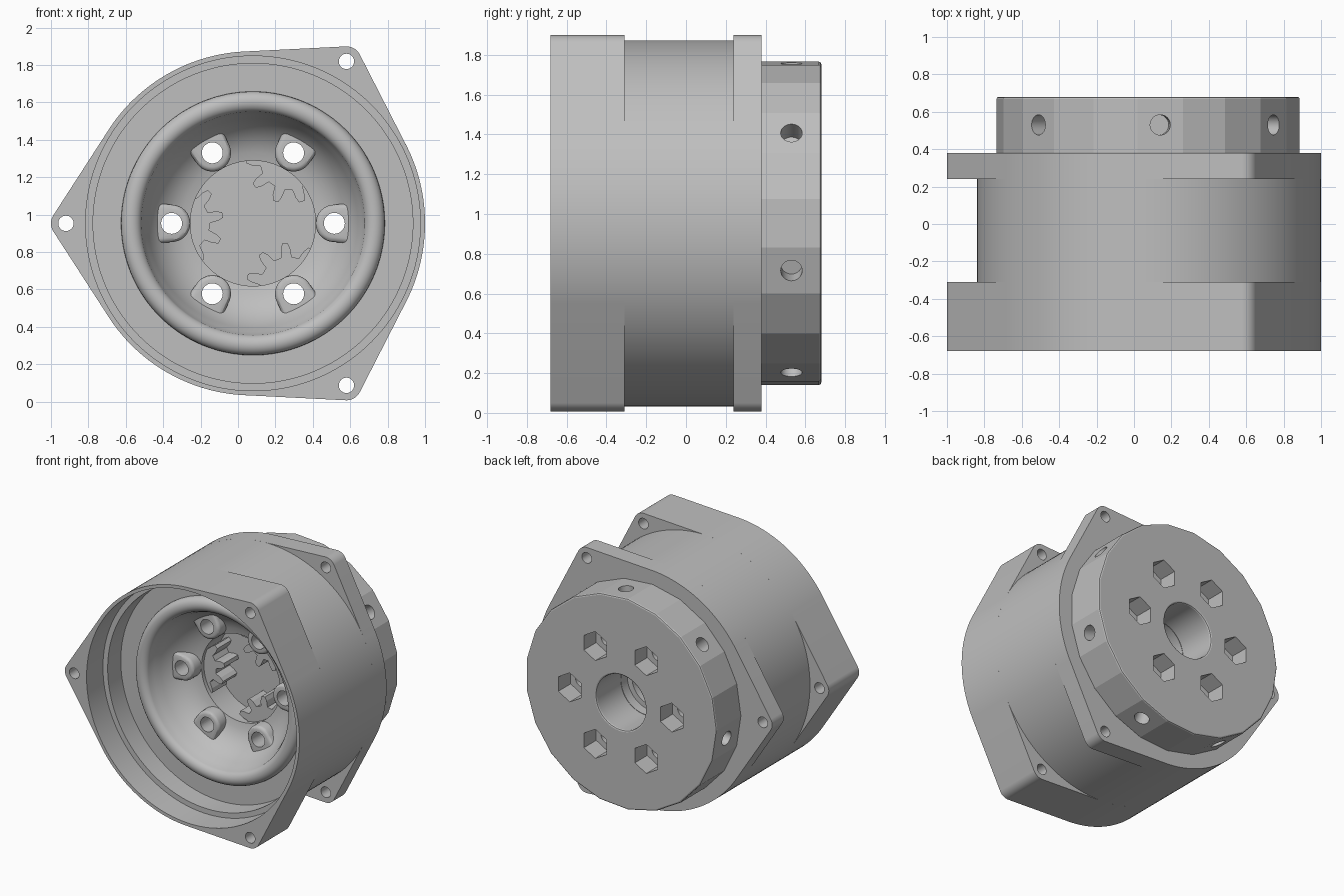
import bpy, bmesh
from math import sin, cos, pi, radians, tau
from mathutils import Matrix, Vector

CX, CZ = 0.08, 0.953      # main axis, running along y
if "Cube" in bpy.data.objects:
    bpy.data.objects.remove(bpy.data.objects["Cube"])

grey = bpy.data.materials.new("satin grey")
grey.use_nodes = True
grey.diffuse_color = (0.52, 0.52, 0.52, 1)
grey.node_tree.nodes["Principled BSDF"].inputs["Base Color"].default_value = (0.52, 0.52, 0.52, 1)


def finish(bm, name):
    bmesh.ops.recalc_face_normals(bm, faces=bm.faces[:])
    bmesh.ops.translate(bm, verts=bm.verts[:], vec=(CX, 0, CZ))
    mesh = bpy.data.meshes.new(name)
    bm.to_mesh(mesh)
    bm.free()
    mesh.materials.append(grey)
    obj = bpy.data.objects.new(name, mesh)
    bpy.context.collection.objects.link(obj)
    return obj


def prism(name, pts, y0, y1):
    """Extrude an (x, z) outline along y."""
    bm = bmesh.new()
    face = bm.faces.new([bm.verts.new((x, y0, z)) for x, z in pts])
    out = bmesh.ops.extrude_face_region(bm, geom=[face])
    moved = [v for v in out["geom"] if isinstance(v, bmesh.types.BMVert)]
    bmesh.ops.translate(bm, verts=moved, vec=(0, y1 - y0, 0))
    return finish(bm, name)


def lathe(name, profile, steps=144):
    """Spin an (r, y) profile round the main axis."""
    bm = bmesh.new()
    verts = [bm.verts.new((r, y, 0)) for r, y in profile]
    edges = [bm.edges.new(pair) for pair in zip(verts, verts[1:])]
    bmesh.ops.spin(bm, geom=verts + edges, cent=(0, 0, 0), axis=(0, 1, 0),
                   angle=tau, steps=steps, use_duplicate=False)
    bmesh.ops.remove_doubles(bm, verts=bm.verts[:], dist=0.0002)
    return finish(bm, name)


def polar(r, a):
    return r * cos(a), r * sin(a)


def ring(r, n=32, centre=(0, 0), turn=0.0):
    return [(centre[0] + r * cos(turn + tau * i / n),
             centre[1] + r * sin(turn + tau * i / n)) for i in range(n)]


def select(obj):
    bpy.ops.object.select_all(action='DESELECT')
    obj.select_set(True)
    bpy.context.view_layer.objects.active = obj


def bevel(obj, width, segments=2):
    select(obj)
    mod = obj.modifiers.new("bevel", 'BEVEL')
    mod.width, mod.segments = width, segments
    mod.limit_method, mod.angle_limit = 'ANGLE', radians(40)
    bpy.ops.object.modifier_apply(modifier=mod.name)


def cut(obj, cutters):
    select(obj)
    for cutter in cutters:
        mod = obj.modifiers.new("cut", 'BOOLEAN')
        mod.operation, mod.solver, mod.object = 'DIFFERENCE', 'EXACT', cutter
        bpy.ops.object.modifier_apply(modifier=mod.name)


def smooth(obj, angle=30):
    select(obj)
    bpy.ops.object.shade_smooth_by_angle(angle=radians(angle))


# Cutters
ears = [pi / 3, pi, -pi / 3]
sixths = [tau * i / 6 for i in range(6)]
ear_holes = [prism("ear_hole_cutter", ring(0.041, 32, polar(1, a)), -1, 1) for a in ears]
screw_holes = [prism("screw_cutter", ring(0.056, 32, polar(0.435, a)), -0.5, 0.6) for a in sixths]
hex_pockets = [prism("hex_cutter", ring(0.112, 6, polar(0.435, a), pi / 2), 0.53, 0.8) for a in sixths]
front_bore = prism("front_bore_cutter", ring(0.895, 144), -1, 0)
back_bore = prism("back_bore_cutter", ring(0.7, 96), 0, 1)
hub_bore = prism("hub_bore_cutter", ring(0.21, 64), 0, 1)


def radial_cutter(a):
    bm = bmesh.new()
    bmesh.ops.create_cone(bm, cap_ends=True, segments=32, radius1=0.054, radius2=0.054, depth=0.3)
    way = Vector((cos(a), 0, sin(a)))
    turn = way.to_track_quat('Z', 'Y').to_matrix().to_4x4()
    bmesh.ops.transform(bm, verts=bm.verts[:],
                        matrix=Matrix.Translation(way * 0.84 + Vector((0, 0.53, 0))) @ turn)
    return finish(bm, "set_screw_cutter")


set_screws = [radial_cutter(tau * (i + 2 / 3) / 7) for i in range(7)]


# Three-eared flange outline: hull of the round body and the ear circles
def flange_outline():
    pts = []
    for deg in range(0, 360, 2):
        off = (deg - 60) % 120
        near = radians(deg - (off if off < 60 else off - 120))
        if min(off, 120 - off) < 33:
            cx, cz = polar(1, near)
            x, z = polar(0.08, radians(deg))
            pts.append((cx + x, cz + z))
        else:
            pts.append(polar(0.92, radians(deg)))
    return pts


front_flange = prism("front_flange", flange_outline(), -0.68, -0.31)
cut(front_flange, [front_bore] + ear_holes)
back_flange = prism("back_flange", flange_outline(), 0.24, 0.38)
cut(back_flange, [back_bore] + ear_holes)

# Round body with stepped seat, rounded lip, bowl and gear well
lip = [(0.65 - 0.055 * cos(pi * i / 10), -0.335 - 0.05 * sin(pi * i / 10)) for i in range(11)]
bowl = [(0, 0.12), (0.335, 0.12), (0.335, -0.08), (0.38, -0.09), (0.43, -0.11),
        (0.48, -0.145), (0.525, -0.195), (0.56, -0.255), (0.58, -0.31)]
seat = [(0.705, -0.32), (0.855, -0.32), (0.855, -0.48), (0.905, -0.48), (0.905, -0.31)]
shell = [(0.92, -0.31), (0.92, 0.24), (0.75, 0.24), (0.75, 0.375)]
rear = [(0.21, 0.375), (0.21, 0.3), (0.17, 0.3), (0.17, 0.22), (0, 0.22)]
body = lathe("round_body", bowl + lip + seat + shell + rear)
cut(body, screw_holes)

# Rear hub with facets, hex pockets and set-screw holes
hub = prism("rear_hub", ring(0.815, 21, turn=pi / 21), 0.37, 0.68)
cut(hub, [hub_bore])
bevel(hub, 0.012)
cut(hub, screw_holes + hex_pockets + set_screws)

# Screw bosses rising from the bowl
bosses = []
for a, hole in zip(sixths, screw_holes):
    nose = [(0.435 + 0.1 * cos(t), 0.1 * sin(t)) for t in
            [pi / 2 + pi * i / 16 for i in range(17)]]
    outline = nose + [(0.52, -0.108), (0.57, -0.125), (0.57, 0.125), (0.52, 0.108)]
    turned = [(x * cos(a) - z * sin(a), x * sin(a) + z * cos(a)) for x, z in outline]
    boss = prism("screw_boss", turned, -0.18, 0.05)
    bevel(boss, 0.025, 3)
    cut(boss, [hole])
    bosses.append(boss)

# Three planet gears showing in the well
gears = []
for a in ears:
    teeth = 10
    centre = polar(0.385, a)
    outline = []
    for i in range(teeth):
        for r, part in ((0.155, -0.3), (0.2, -0.2), (0.228, -0.1),
                        (0.228, 0.1), (0.2, 0.2), (0.155, 0.3)):
            x, z = polar(r, a + 0.2 + tau * (i + part) / teeth)
            outline.append((centre[0] + x, centre[1] + z))
    gear = prism("planet_gear", outline, -0.05, 0.13)
    cut(gear, screw_holes)
    gears.append(gear)

for obj in [front_flange, back_flange, body] + bosses:
    smooth(obj)
for obj in [hub] + gears:
    smooth(obj, 13)

for cutter in ear_holes + screw_holes + hex_pockets + set_screws + [front_bore, back_bore, hub_bore]:
    bpy.data.objects.remove(cutter)
